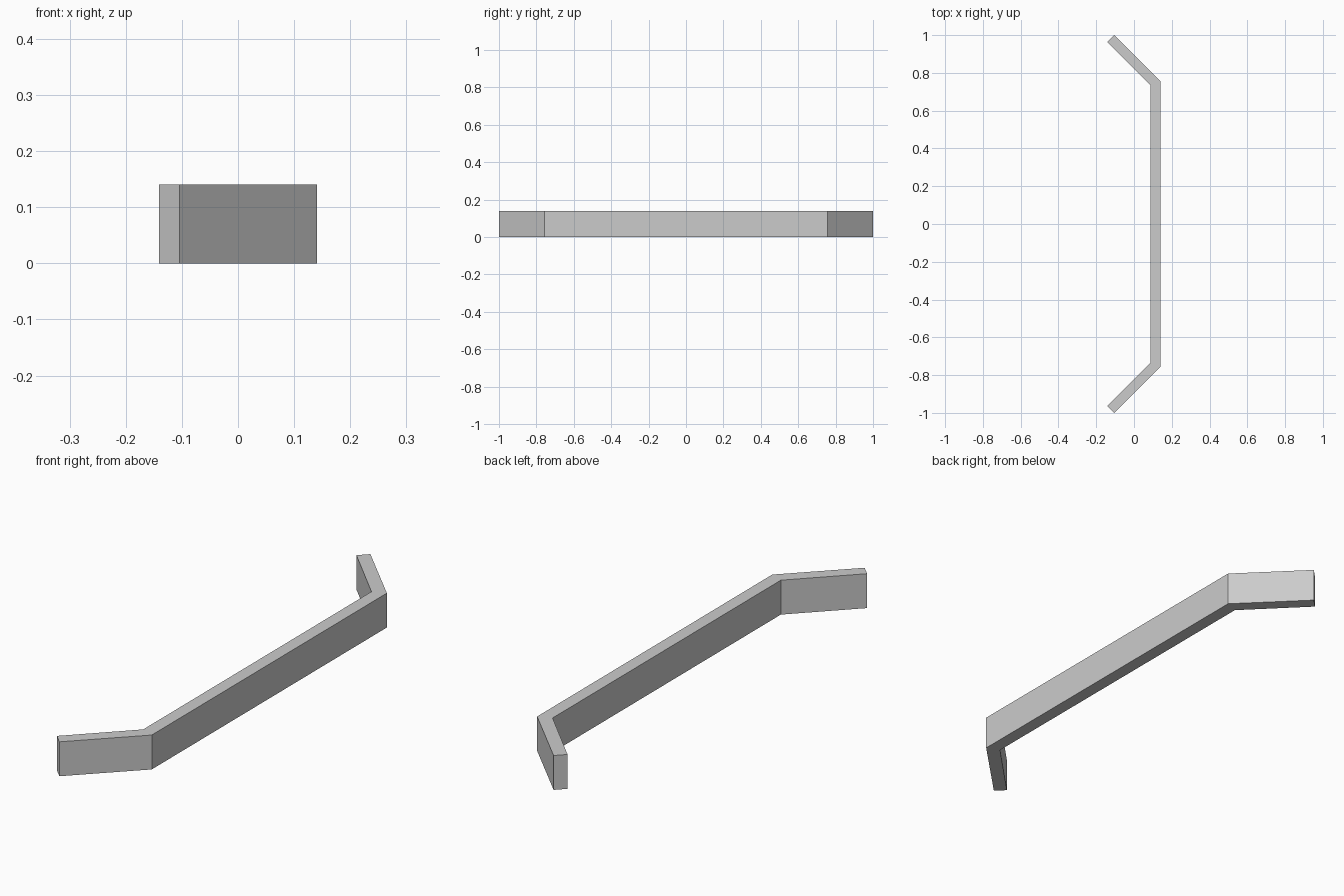
import bpy, bmesh

if "Cube" in bpy.data.objects:
    bpy.data.objects.remove(bpy.data.objects["Cube"])

HEIGHT = 0.14

# Half of the plan outline: inner bend, inner tip, outer tip, outer bend
half = [(0.087, 0.734), (-0.141, 0.963), (-0.104, 1.0), (0.141, 0.756)]
outline = half + [(x, -y) for x, y in reversed(half)]

# Bent rail: extrude the plan as three mitred segments sharing one skin
bm = bmesh.new()
v = [bm.verts.new((x, y, 0)) for x, y in outline]
segments = [(0, 1, 2, 3), (7, 0, 3, 4), (6, 7, 4, 5)]
faces = [bm.faces.new([v[i] for i in s]) for s in segments]
result = bmesh.ops.extrude_face_region(bm, geom=faces, use_keep_orig=True)
top = [g for g in result["geom"] if isinstance(g, bmesh.types.BMVert)]
bmesh.ops.translate(bm, verts=top, vec=(0, 0, HEIGHT))
bmesh.ops.recalc_face_normals(bm, faces=bm.faces)

mesh = bpy.data.meshes.new("bent_rail")
bm.to_mesh(mesh)
bm.free()
rail = bpy.data.objects.new("bent_rail", mesh)
bpy.context.collection.objects.link(rail)
